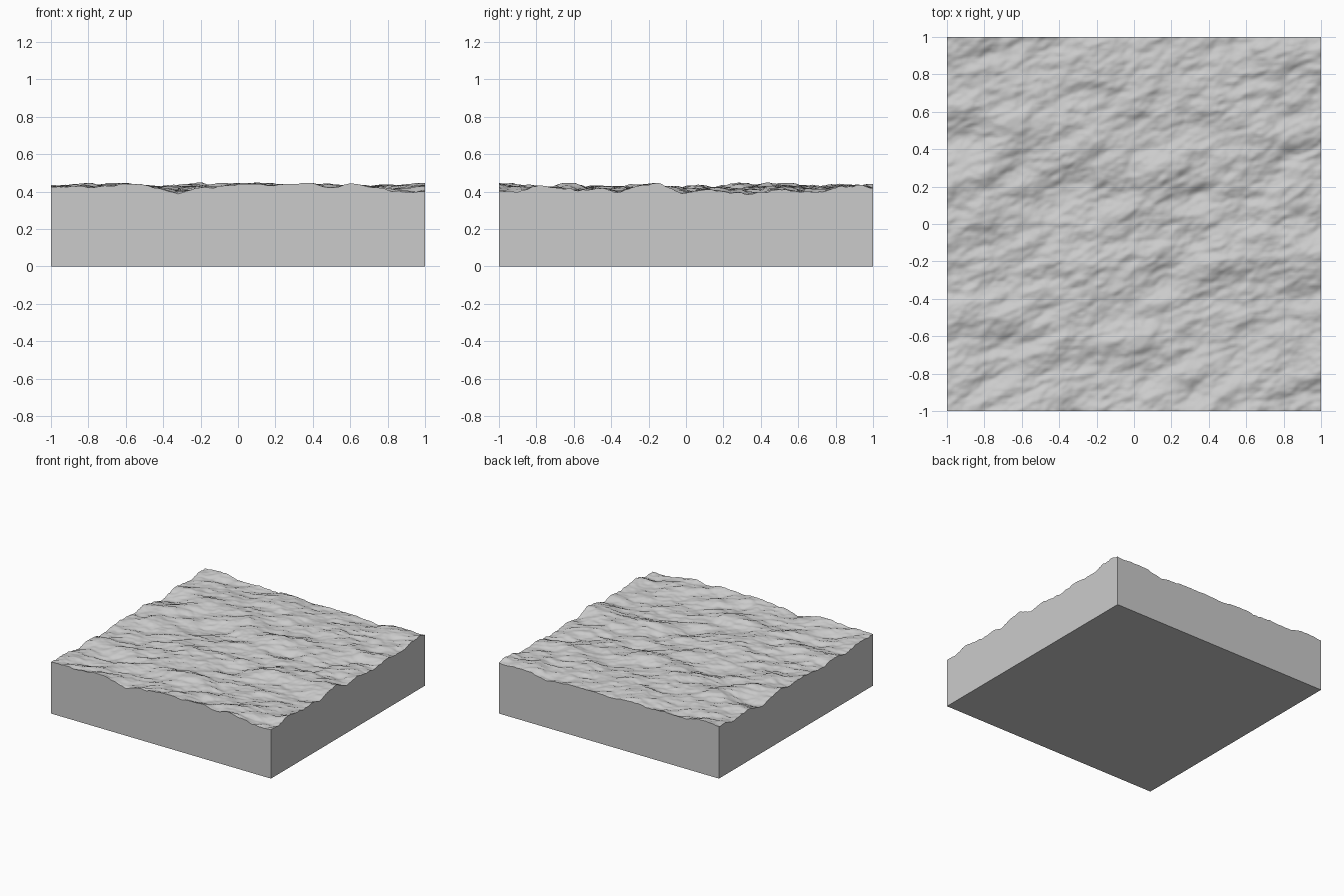
import bpy
import bmesh
import math
from mathutils import Vector, noise

N = 180          # grid cells per side
MEAN = 0.414     # average height of the rough top
SWELL = 0.012    # typical height variation

cube = bpy.data.objects.get("Cube")
if cube:
    bpy.data.objects.remove(cube, do_unlink=True)

stone = bpy.data.materials.new("light grey")
stone.use_nodes = True
grey = (0.6, 0.6, 0.6, 1)
stone.diffuse_color = grey
stone.node_tree.nodes["Principled BSDF"].inputs["Base Color"].default_value = grey


def bump(x, y, cx, cy, radius):
    return math.exp(-((x - cx) ** 2 + (y - cy) ** 2) / radius ** 2)


def roughness(x, y):
    """Layered noise, stretched along a shallow diagonal like wind ripples."""
    a = math.radians(22)
    along = x * math.cos(a) + y * math.sin(a)
    across = y * math.cos(a) - x * math.sin(a)
    p = Vector((along * 2.6, across * 5, 3.7))
    return noise.fractal(p, 0.95, 2.0, 5)


# Rough top surface
bm = bmesh.new()
bmesh.ops.create_grid(bm, x_segments=N, y_segments=N, size=1)
top = list(bm.verts)
values = [roughness(v.co.x, v.co.y) for v in top]
mean = sum(values) / len(values)
spread = math.sqrt(sum((h - mean) ** 2 for h in values) / len(values))
for v, h in zip(top, values):
    x, y = v.co.x, v.co.y
    z = MEAN + SWELL * max(-2.8, min(2.6, (h - mean) / spread))
    z += 0.016 * bump(x, y, -0.15, 0.31, 0.2) - 0.02 * bump(x, y, 0.5, 0.13, 0.22)
    v.co.z = max(0.365, min(0.456, z))

# Straight walls and flat underside
rim = [e for e in bm.edges if e.is_boundary]
walls = bmesh.ops.extrude_edge_only(bm, edges=rim)["geom"]
for v in walls:
    if isinstance(v, bmesh.types.BMVert):
        v.co.z = 0
bmesh.ops.contextual_create(bm, geom=[e for e in walls if isinstance(e, bmesh.types.BMEdge) and e.is_boundary])
bmesh.ops.recalc_face_normals(bm, faces=bm.faces)

mesh = bpy.data.meshes.new("rough_slab")
bm.to_mesh(mesh)
bm.free()
mesh.materials.append(stone)
slab = bpy.data.objects.new("rough_slab", mesh)
bpy.context.collection.objects.link(slab)

# Smooth ripples, crisp rim
bpy.ops.object.select_all(action="DESELECT")
slab.select_set(True)
bpy.context.view_layer.objects.active = slab
bpy.ops.object.shade_smooth_by_angle(angle=math.radians(50))
